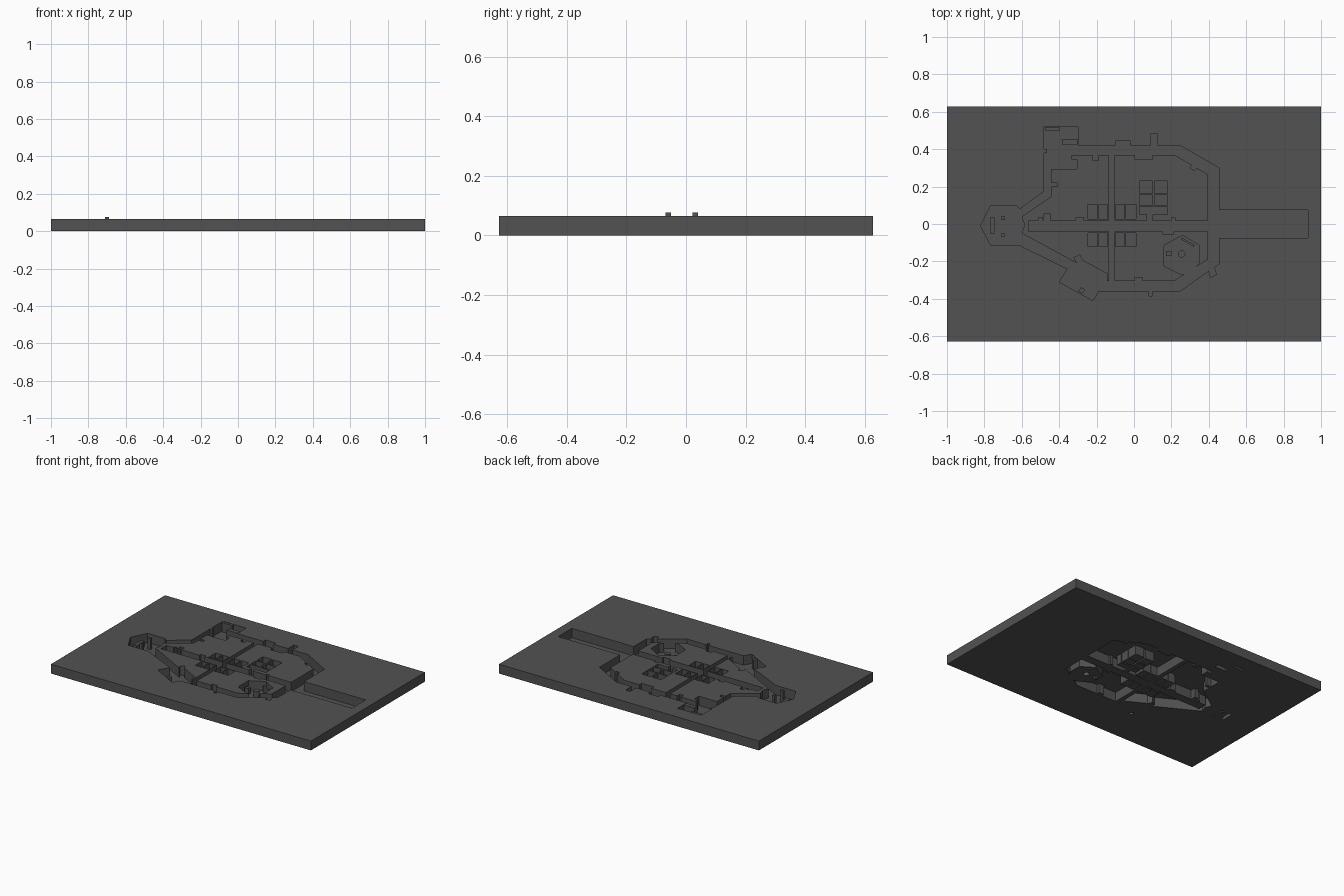
import bpy
import bmesh
from math import cos, sin, tau

cube = bpy.data.objects.get("Cube")
if cube:
    bpy.data.objects.remove(cube, do_unlink=True)

DECK_HEIGHT = .065
POST_HEIGHT = .077
CONSOLE_HEIGHT = .04

grey = bpy.data.materials.new("dark grey")
grey.use_nodes = True
grey.diffuse_color = (.085, .085, .085, 1)
grey.node_tree.nodes["Principled BSDF"].inputs["Base Color"].default_value = grey.diffuse_color


def rectangle(left, right, low, high):
    return [(left, low), (right, low), (right, high), (left, high)]


def notch(start, end, base, depth):
    """Rectangular step along a wall parallel to x."""
    return [(start, base), (start, base + depth), (end, base + depth), (end, base)]


def signed_area(loop):
    following = loop[1:] + loop[:1]
    return sum(a[0] * b[1] - b[0] * a[1] for a, b in zip(loop, following)) / 2


def add_walls(mesh, loop, height, solid_inside):
    """Vertical walls whose normals point away from the solid."""
    if (signed_area(loop) > 0) != solid_inside:
        loop = loop[::-1]
    bottom = [mesh.verts.new((x, y, 0)) for x, y in loop]
    top = [mesh.verts.new((x, y, height)) for x, y in loop]
    for i in range(len(loop)):
        j = (i + 1) % len(loop)
        mesh.faces.new((bottom[i], bottom[j], top[j], top[i]))


def add_flat(mesh, outer, holes, height, facing):
    """Flat region with holes, facing up or down."""
    edges = []
    for loop in [outer] + holes:
        verts = [mesh.verts.new((x, y, height)) for x, y in loop]
        edges += [mesh.edges.new((v, verts[i - 1])) for i, v in enumerate(verts)]
    result = bmesh.ops.triangle_fill(mesh, use_beauty=True, edges=edges)
    for face in result["geom"]:
        if isinstance(face, bmesh.types.BMFace):
            face.normal_update()
            if face.normal.z * facing < 0:
                face.normal_flip()


def finish(mesh, name):
    data = bpy.data.meshes.new(name)
    mesh.to_mesh(data)
    mesh.free()
    data.materials.append(grey)
    part = bpy.data.objects.new(name, data)
    bpy.context.scene.collection.objects.link(part)


# Outer border of the slab
border = rectangle(-1, 1, -.627, .627)

# Outer wall of the sunken passages, clockwise from the cabin tip
passage = [(-.82, -.01), (-.765, .1), (-.63, .1), (-.61, .08), (-.48, .175)]
passage += [(-.48, .38), (-.465, .38), (-.465, .4), (-.48, .4)]
passage += [(-.48, .52), (-.3, .52), (-.3, .42)]
passage += notch(-.1, -.02, .42, .025) + notch(.09, .125, .42, .065)
passage += [(.245, .42), (.455, .3), (.455, .075), (.93, .075), (.93, -.075)]
passage += [(.455, -.075), (.455, -.215), (.43, -.23), (.44, -.27)]
passage += [(.41, -.285), (.4, -.25), (.245, -.36)]
passage += notch(.1, .08, -.36, -.025)
passage += [(-.19, -.36), (-.22, -.41), (-.4, -.31), (-.355, -.24)]
passage += [(-.61, -.115), (-.63, -.115), (-.765, -.115)]

# Left island, wrapped around the dead end of the middle passage
left_island = [(-.6, .04), (-.445, .145), (-.445, .2), (-.41, .2), (-.41, .22)]
left_island += [(-.445, .22), (-.445, .295), (-.305, .295)]
left_island += [(-.305, .345), (-.335, .345), (-.335, .37)]
left_island += notch(-.22, -.19, .37, -.03) + [(-.135, .37), (-.135, .02)]
left_island += notch(-.27, -.31, .02, .015) + notch(-.45, -.48, .02, .035)
left_island += notch(-.49, -.51, .02, .015) + [(-.565, .02), (-.565, -.04)]
left_island += [(-.135, -.04), (-.135, -.305), (-.145, -.305), (-.145, -.265)]
left_island += [(-.275, -.195), (-.29, -.165), (-.32, -.18), (-.305, -.21)]
left_island += [(-.6, -.05), (-.585, -.005)]

# Upper right island with a lobby opening on the middle passage
upper_island = [(-.105, .02), (-.105, .37)] + notch(.005, .1, .37, -.025)
upper_island += [(.215, .37), (.31, .315), (.3, .3), (.325, .285), (.335, .3)]
upper_island += [(.395, .265), (.395, .02)]
upper_island += notch(.22, .2, .02, .015)
upper_island += [(.1, .02), (.1, .05), (.18, .05), (.18, .09)]
upper_island += [(.03, .09), (.03, .05), (.07, .05), (.07, .02)]

# Lower right island with a six-sided room open to the outer passage
lower_island = [(-.105, -.04)] + notch(.155, .21, -.04, -.015)
lower_island += [(.395, -.04), (.395, -.19), (.33, -.231), (.35, -.205)]
lower_island += [(.35, -.115), (.26, -.06), (.16, -.115), (.16, -.225)]
lower_island += [(.25, -.27), (.27, -.27), (.215, -.305)]
lower_island += notch(.045, .005, -.305, .02) + [(-.105, -.305)]

# Closed cells sunk into each island
left_cells, upper_cells, lower_cells = [], [], []
for low, high in ((.027, .105), (-.12, -.047)):
    right_cells = upper_cells if low > 0 else lower_cells
    left_cells += [rectangle(-.245, -.195, low, high), rectangle(-.188, -.141, low, high)]
    right_cells += [rectangle(-.099, -.052, low, high), rectangle(-.045, .01, low, high)]
for left, right in ((.03, .1), (.11, .18)):
    upper_cells += [rectangle(left, right, .163, .23), rectangle(left, right, .1, .155)]

# Free-standing furniture, as outline and height
column = [(.255 + .02 * cos(tau * i / 12), -.16 + .02 * sin(tau * i / 12)) for i in range(12)]
furniture = {
    "room_column": (column, CONSOLE_HEIGHT),
    "room_console": (rectangle(.17, .2, -.17, -.145), CONSOLE_HEIGHT),
    "room_bench": ([(.255, -.072), (.325, -.112), (.32, -.122), (.25, -.082)], CONSOLE_HEIGHT),
    "cabin_console": (rectangle(-.77, -.745, -.05, .035), CONSOLE_HEIGHT),
    "cabin_left_post": (rectangle(-.71, -.69, .022, .04), POST_HEIGHT),
    "cabin_right_post": (rectangle(-.71, -.69, -.068, -.05), POST_HEIGHT),
    "bay_shelf": (rectangle(-.475, -.395, .5, .516), DECK_HEIGHT),
    "bay_locker": (rectangle(-.385, -.303, .426, .455), DECK_HEIGHT),
    "lower_crate": ([(-.297, -.362), (-.282, -.338), (-.262, -.35), (-.275, -.374)], DECK_HEIGHT),
}
for name, (outline, height) in furniture.items():
    mesh = bmesh.new()
    add_walls(mesh, outline, height, True)
    add_flat(mesh, outline, [], height, 1)
    finish(mesh, name)

# Islands, open underneath, with their cells
islands = {
    "left_island": (left_island, left_cells),
    "upper_right_island": (upper_island, upper_cells),
    "lower_right_island": (lower_island, lower_cells),
}
for name, (outline, cells) in islands.items():
    mesh = bmesh.new()
    add_walls(mesh, outline, DECK_HEIGHT, True)
    add_flat(mesh, outline, cells, DECK_HEIGHT, 1)
    for cell in cells:
        add_walls(mesh, cell, DECK_HEIGHT, False)
        add_flat(mesh, cell, [], 0, -1)
    finish(mesh, name)

# Surrounding slab
mesh = bmesh.new()
add_walls(mesh, border, DECK_HEIGHT, True)
add_walls(mesh, passage, DECK_HEIGHT, False)
add_flat(mesh, border, [passage], DECK_HEIGHT, 1)
finish(mesh, "slab")

# Floor, cut open below every island and piece of furniture
mesh = bmesh.new()
openings = [outline for outline, _ in list(islands.values()) + list(furniture.values())]
add_flat(mesh, border, openings, 0, -1)
finish(mesh, "floor")
